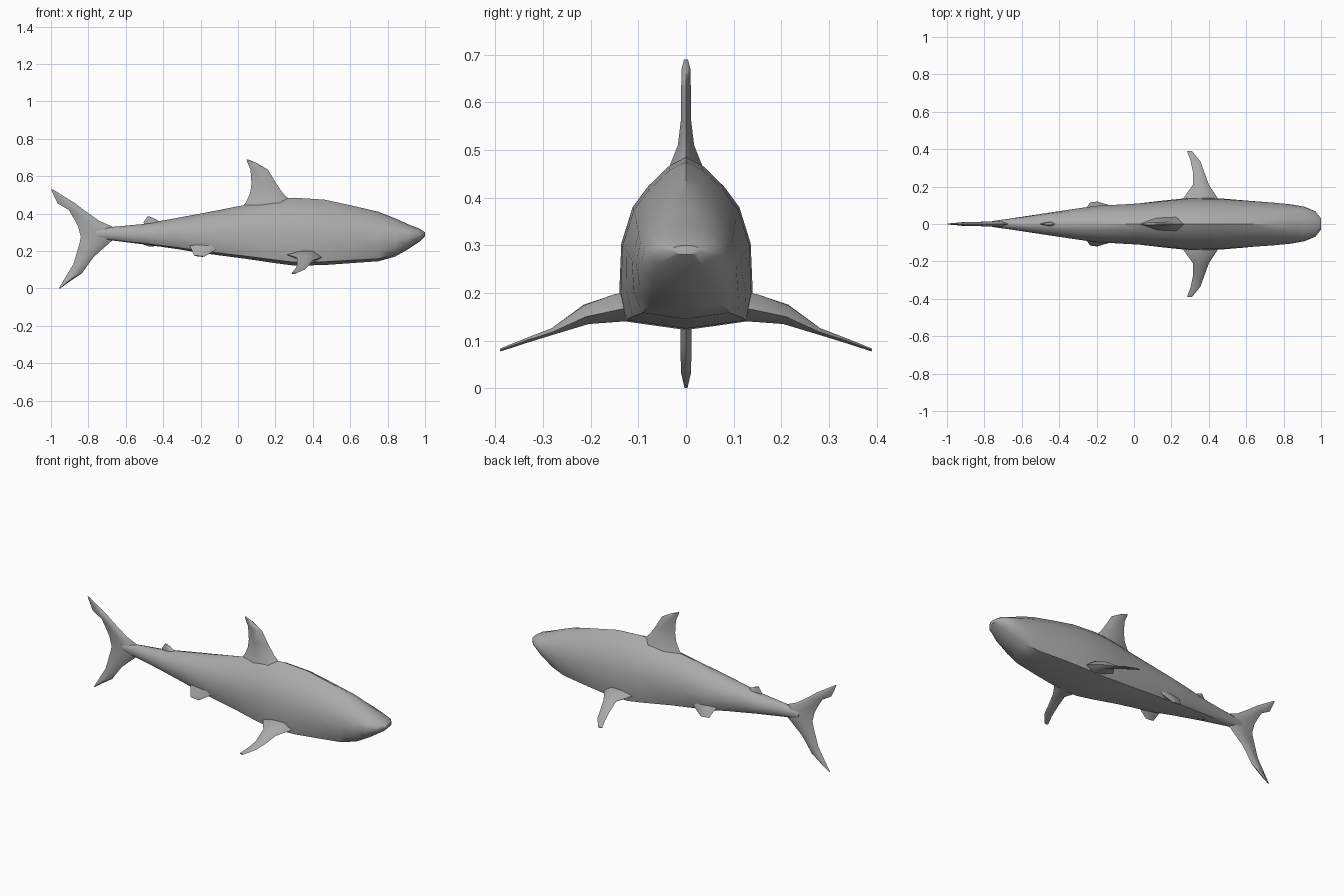
import bpy, bmesh, math
from mathutils import Vector

if "Cube" in bpy.data.objects:
    bpy.data.objects.remove(bpy.data.objects["Cube"], do_unlink=True)

grey = bpy.data.materials.new("shark grey")
grey.use_nodes = True
grey.diffuse_color = (0.4, 0.4, 0.4, 1)
grey.node_tree.nodes["Principled BSDF"].inputs["Base Color"].default_value = (0.4, 0.4, 0.4, 1)


def loft(name, rings, angle, mirror=False):
    """Skin a closed surface over rings with equal point counts."""
    bm = bmesh.new()
    loops = [[bm.verts.new(p) for p in ring] for ring in rings]
    n = len(loops[0])
    for a, b in zip(loops, loops[1:]):
        for i in range(n):
            j = (i + 1) % n
            bm.faces.new((a[i], a[j], b[j], b[i]))
    bm.faces.new(loops[0])
    bm.faces.new(loops[-1])
    bmesh.ops.recalc_face_normals(bm, faces=bm.faces)
    mesh = bpy.data.meshes.new(name)
    bm.to_mesh(mesh)
    bm.free()
    mesh.materials.append(grey)
    obj = bpy.data.objects.new(name, mesh)
    bpy.context.collection.objects.link(obj)
    if mirror:
        mod = obj.modifiers.new("mirror", "MIRROR")
        mod.use_axis = (False, True, False)
        mod.use_mirror_merge = False
    bpy.ops.object.select_all(action="DESELECT")
    obj.select_set(True)
    bpy.context.view_layer.objects.active = obj
    bpy.ops.object.shade_smooth_by_angle(angle=math.radians(angle))
    return obj


def fin(name, rows, axis, mirror=False):
    """Rows of (leading point, trailing point, half thickness)."""
    axis = Vector(axis).normalized()
    rings = []
    for lead, trail, half in rows:
        a, b = Vector(lead), Vector(trail)
        p, q = a.lerp(b, 0.25), a.lerp(b, 0.65)
        t = axis * half
        rings.append([a, p + t, q + t * 0.8, b, q - t * 0.8, p - t])
    return loft(name, rings, 50, mirror)


def upright_fin(name, rows):
    """Rows of (z, leading x, trailing x, half thickness)."""
    return fin(name, [((l, 0, z), (t, 0, z), h) for z, l, t, h in rows], (0, 1, 0))


# Body: x, half width, bottom z, top z, share of the flat-bellied section
trunk = [(0, 1), (0.25, 0.95), (0.57, 0.83), (0.8, 0.71),
         (0.97, 0.5), (1, 0.22), (0.92, 0.05), (0, 0)]
oval = [(math.sin(math.pi * k / 7), (1 + math.cos(math.pi * k / 7)) / 2) for k in range(8)]
stations = [
    (1.0, 0.03, 0.28, 0.3, 0), (0.97, 0.07, 0.25, 0.32, 0.1),
    (0.91, 0.095, 0.21, 0.343, 0.3), (0.84, 0.108, 0.17, 0.375, 0.5),
    (0.75, 0.117, 0.145, 0.41, 0.7), (0.6, 0.128, 0.135, 0.445, 0.9),
    (0.46, 0.137, 0.125, 0.475, 1), (0.3, 0.14, 0.122, 0.485, 1),
    (0.2, 0.13, 0.135, 0.477, 1), (0.03, 0.113, 0.16, 0.445, 0.9),
    (-0.2, 0.1, 0.19, 0.4, 0.7), (-0.32, 0.083, 0.21, 0.378, 0.6),
    (-0.5, 0.055, 0.235, 0.345, 0.4), (-0.66, 0.03, 0.255, 0.33, 0.2),
    (-0.76, 0.016, 0.265, 0.32, 0)]
rings = []
for x, w, lo, hi, f in stations:
    half = [(w * (f * a[0] + (1 - f) * b[0]), lo + (hi - lo) * (f * a[1] + (1 - f) * b[1]))
            for a, b in zip(trunk, oval)]
    half[0], half[-1] = (0, hi), (0, lo)
    rings.append([(x, y, z) for y, z in half] + [(x, -y, z) for y, z in half[-2:0:-1]])
loft("body", rings, 40)

# Tall back fin
upright_fin("dorsal_fin", [
    (0.43, 0.3, 0.02, 0.045), (0.465, 0.285, 0.045, 0.035), (0.51, 0.24, 0.065, 0.017),
    (0.56, 0.205, 0.072, 0.011), (0.635, 0.16, 0.067, 0.01), (0.67, 0.1, 0.052, 0.009),
    (0.69, 0.052, 0.045, 0.004)])

# Forked tail
upright_fin("tail_fin", [
    (0.53, -0.99, -1.0, 0.003), (0.455, -0.87, -0.965, 0.01), (0.42, -0.825, -0.905, 0.011),
    (0.36, -0.74, -0.87, 0.013), (0.33, -0.67, -0.855, 0.015), (0.275, -0.65, -0.84, 0.017),
    (0.25, -0.68, -0.845, 0.015), (0.17, -0.77, -0.868, 0.013), (0.13, -0.8, -0.88, 0.012),
    (0.08, -0.835, -0.91, 0.012), (0.03, -0.91, -0.94, 0.01), (0, -0.95, -0.958, 0.003)])

# Small fins above and below the tail root
upright_fin("rear_dorsal_fin", [
    (0.33, -0.38, -0.5, 0.015), (0.355, -0.415, -0.505, 0.01),
    (0.375, -0.45, -0.49, 0.008), (0.385, -0.475, -0.485, 0.004)])
upright_fin("anal_fin", [
    (0.25, -0.4, -0.52, 0.015), (0.235, -0.41, -0.505, 0.01), (0.225, -0.45, -0.48, 0.005)])

# Paired side fins
fin("pectoral_fins", [
    ((0.45, 0.1, 0.17), (0.25, 0.1, 0.18), 0.032),
    ((0.447, 0.14, 0.165), (0.265, 0.14, 0.18), 0.03),
    ((0.4, 0.21, 0.15), (0.315, 0.21, 0.165), 0.02),
    ((0.375, 0.28, 0.118), (0.315, 0.28, 0.122), 0.007),
    ((0.355, 0.335, 0.1), (0.303, 0.335, 0.1), 0.005),
    ((0.31, 0.39, 0.08), (0.284, 0.39, 0.08), 0.003)], (0, 0.3, 1), True)
fin("pelvic_fins", [
    ((-0.09, 0.08, 0.23), (-0.26, 0.08, 0.23), 0.015),
    ((-0.13, 0.1, 0.2), (-0.245, 0.1, 0.2), 0.01),
    ((-0.18, 0.115, 0.17), (-0.235, 0.115, 0.175), 0.005)], (0, 1, 0.5), True)
